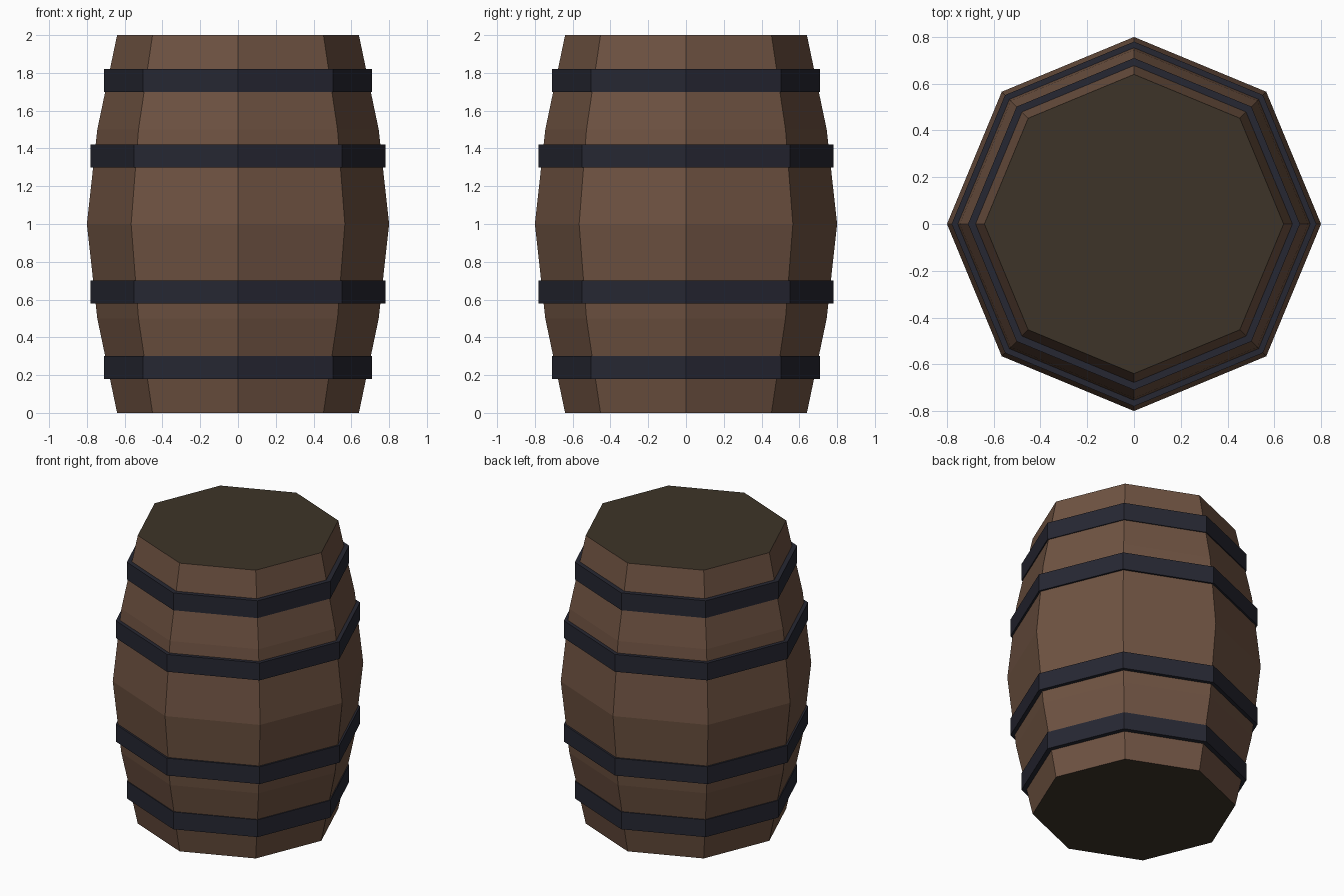
import bpy, bmesh, math

if "Cube" in bpy.data.objects:
    bpy.data.objects.remove(bpy.data.objects["Cube"])

SIDES = 8


def srgb(r, g, b):
    def lin(c):
        c /= 255
        return c / 12.92 if c <= 0.04045 else ((c + 0.055) / 1.055) ** 2.4
    return (lin(r), lin(g), lin(b), 1.0)


def material(name, rgb):
    m = bpy.data.materials.new(name)
    m.diffuse_color = srgb(*rgb)
    m.use_nodes = True
    m.node_tree.nodes["Principled BSDF"].inputs["Base Color"].default_value = m.diffuse_color
    return m


wood = material("brown_wood", (111, 83, 66))
lid = material("dark_wood", (61, 52, 40))
iron = material("dark_iron", (38, 39, 50))


def lathe(name, profile, mats, closed):
    """Spin (radius, z) points into an octagon; closed profiles make rings, open ones get end caps."""
    bm = bmesh.new()
    rings = [[bm.verts.new((r * math.cos(math.tau * i / SIDES), r * math.sin(math.tau * i / SIDES), z))
              for i in range(SIDES)] for r, z in profile]
    pairs = list(zip(rings, rings[1:]))
    if closed:
        pairs.append((rings[-1], rings[0]))
    for a, b in pairs:
        for i in range(SIDES):
            j = (i + 1) % SIDES
            bm.faces.new((a[i], a[j], b[j], b[i]))
    if not closed:
        for cap in (rings[0][::-1], rings[-1]):
            bm.faces.new(cap).material_index = 1
    bmesh.ops.recalc_face_normals(bm, faces=bm.faces[:])
    mesh = bpy.data.meshes.new(name)
    bm.to_mesh(mesh)
    bm.free()
    for m in mats:
        mesh.materials.append(m)
    ob = bpy.data.objects.new(name, mesh)
    bpy.context.collection.objects.link(ob)
    return ob


# Bulging wooden body with darker end lids
lathe("barrel_body", [(0.64, 0), (0.745, 0.5), (0.8, 1), (0.745, 1.5), (0.64, 2)], [wood, lid], False)

# Four iron hoops, symmetric about the middle
for label, radius, z in (("bottom", 0.71, 0.24), ("lower", 0.78, 0.64),
                         ("upper", 0.78, 1.36), ("top", 0.71, 1.76)):
    inner, h = radius - 0.09, 0.06
    lathe(label + "_hoop", [(radius, z - h), (radius, z + h), (inner, z + h), (inner, z - h)], [iron], True)
